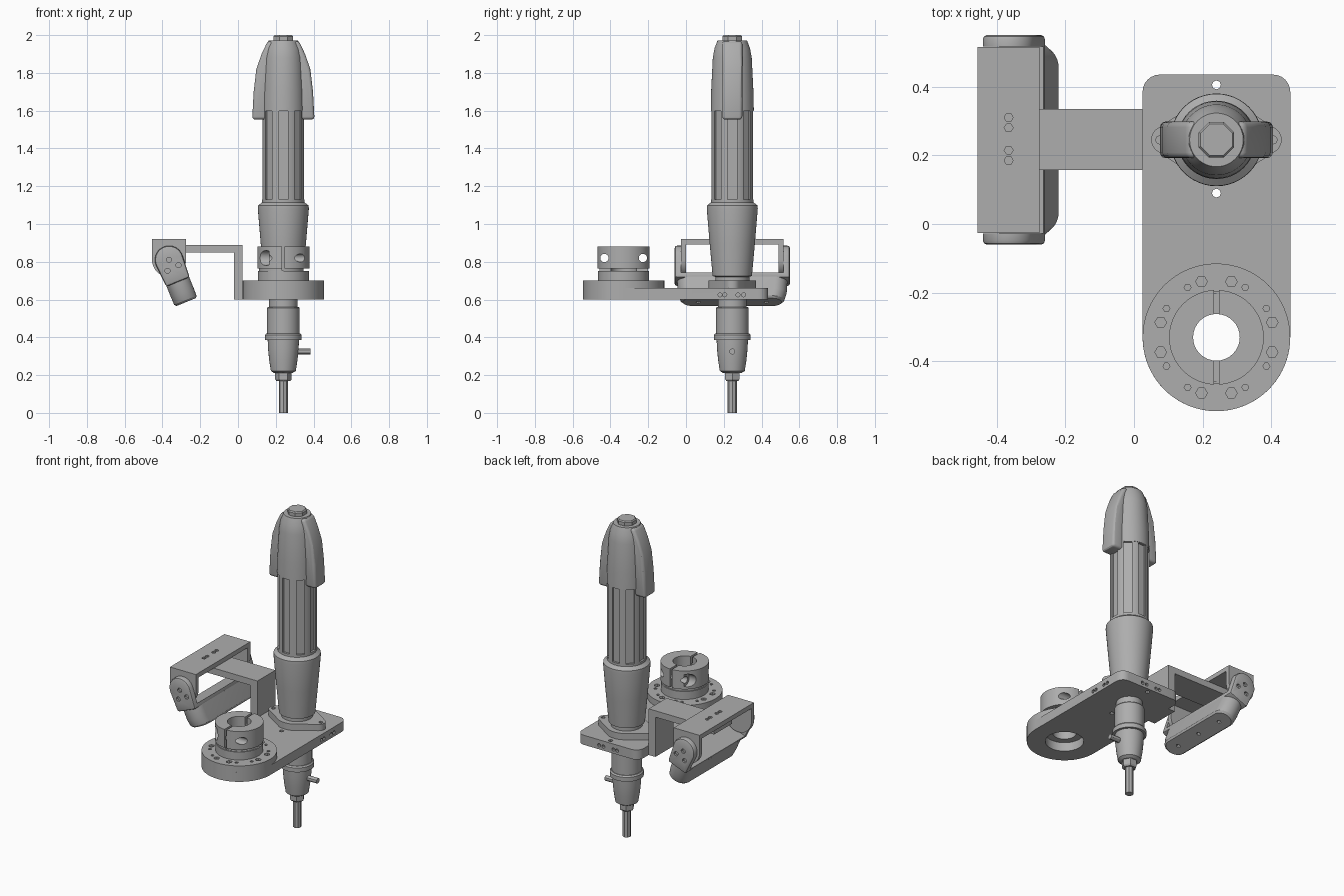
import bpy, bmesh
from math import sin, cos, pi, radians
from mathutils import Matrix, Vector

if "Cube" in bpy.data.objects:
    bpy.data.objects.remove(bpy.data.objects["Cube"])

GREY = (0.42, 0.42, 0.42, 1)
mat = bpy.data.materials.new("machined_grey")
mat.use_nodes = True
mat.diffuse_color = GREY
mat.node_tree.nodes["Principled BSDF"].inputs["Base Color"].default_value = GREY


def loft(name, rings):
    """Skin a list of equal-sized point rings and cap both ends."""
    bm = bmesh.new()
    rows = [[bm.verts.new(p) for p in ring] for ring in rings]
    n = len(rows[0])
    for a, b in zip(rows, rows[1:]):
        for i in range(n):
            j = (i + 1) % n
            bm.faces.new((a[i], a[j], b[j], b[i]))
    bm.faces.new(rows[0])
    bm.faces.new(rows[-1])
    bmesh.ops.recalc_face_normals(bm, faces=bm.faces)
    mesh = bpy.data.meshes.new(name)
    bm.to_mesh(mesh)
    bm.free()
    ob = bpy.data.objects.new(name, mesh)
    bpy.context.collection.objects.link(ob)
    mesh.materials.append(mat)
    return ob


AXES = {"x": lambda u, v, w: (w, u, v), "y": lambda u, v, w: (u, w, v), "z": lambda u, v, w: (u, v, w)}


def prism(name, pts, axis, lo, hi):
    return loft(name, [[AXES[axis](u, v, w) for u, v in pts] for w in (lo, hi)])


def box(name, x, y, z):
    return prism(name, [(x[0], y[0]), (x[1], y[0]), (x[1], y[1]), (x[0], y[1])], "z", *z)


def arc(cu, cv, r, start, end, n=24):
    return [(cu + r * cos(radians(start + (end - start) * i / n)),
             cv + r * sin(radians(start + (end - start) * i / n))) for i in range(n + 1)]


def circle(cu, cv, r, n=32, turn=0):
    return arc(cu, cv, r, turn, turn + 360, n)[:-1]


def rod(name, cu, cv, r, axis, lo, hi, n=32):
    return prism(name, circle(cu, cv, r, n), axis, lo, hi)


def turned(name, cx, cy, profile, n=48, turn=0):
    """Stack circles of (radius, height)."""
    return loft(name, [[(x, y, z) for x, y in circle(cx, cy, r, n, turn)] for r, z in profile])


def apply_mod(ob, kind, **settings):
    m = ob.modifiers.new(kind, kind)
    for k, v in settings.items():
        setattr(m, k, v)
    bpy.context.view_layer.objects.active = ob
    bpy.ops.object.modifier_apply(modifier=m.name)


def cut(ob, cutters):
    for c in cutters:
        apply_mod(ob, "BOOLEAN", operation="DIFFERENCE", solver="EXACT", object=c)
        bpy.data.objects.remove(c)


def bevel(ob, width, segments=2):
    apply_mod(ob, "BEVEL", width=width, segments=segments, limit_method="ANGLE", angle_limit=radians(40))


SX, SY = 0.24, 0.245     # spindle axis
CX, CY = 0.24, -0.33     # clamp axis

# Base plate: round front end, rounded back corners, bore, edge screw holes
outline = arc(CX, CY, 0.215, 180, 360, 40) + arc(0.405, 0.385, 0.05, 0, 90, 6) + arc(0.075, 0.385, 0.05, 90, 180, 6)
plate = prism("base_plate", outline, "z", 0.60, 0.66)
holes = [rod("bore", CX, CY, 0.11, "z", 0.5, 0.8)]
holes += [rod("hole", SX, y, 0.013, "z", 0.5, 0.8, 8) for y in (0.09, 0.405)]
for d in (-0.065, -0.04, 0.03, 0.06):
    holes.append(rod("hole", SY + d, 0.625, 0.011, "x", 0.43, 0.5, 8))
    holes.append(rod("hole", SX + d, 0.625, 0.011, "y", 0.41, 0.5, 8))
cut(plate, holes)

# Bolt ring on the round end
ring = turned("bolt_ring", CX, CY, [(0.215, 0.655), (0.215, 0.70)], 64)
holes = [rod("bore", CX, CY, 0.068, "z", 0.5, 0.8)]
for quarter in range(4):
    for off, r in ((15, 0.017), (-15, 0.017), (30, 0.01), (-30, 0.01)):
        a = radians(90 * quarter + off)
        holes.append(rod("hole", CX + 0.168 * cos(a), CY + 0.168 * sin(a), r, "z", 0.67, 0.8, 6))
cut(ring, holes)

# Split clamp collar with pinch screw holes
clamp = turned("clamp_collar", CX, CY, [(0.135, 0.695), (0.135, 0.75), (0.129, 0.75), (0.129, 0.765),
                                        (0.138, 0.765), (0.138, 0.88)], 48)
cutters = [rod("bore", CX, CY, 0.068, "z", 0.6, 1),
           box("slot", (CX - 0.007, CX + 0.007), (CY - 0.2, CY + 0.2), (0.755, 1)),
           box("slit", (CX, CX + 0.2), (CY - 0.2, CY + 0.2), (0.752, 0.765))]
for s in (-1, 1):
    y = CY + s * 0.102
    cutters.append(rod("screw", y, 0.82, 0.022, "x", 0, 0.5, 16))
    cutters.append(rod("head_pocket", y, 0.82, 0.04, "x", 0, 0.165, 16))
cut(clamp, cutters)

# Lozenge flange under the motor
flange_pts = []
for a in (0, 180):
    s = 1 if a == 0 else -1
    flange_pts += arc(SX + s * 0.15, SY, 0.04, a - 60, a + 60, 8) + arc(SX, SY, 0.125, a + 70, a + 110, 8)
flange = prism("motor_flange", flange_pts, "z", 0.655, 0.70)
cut(flange, [rod("hole", SX + s * 0.165, SY, 0.012, "z", 0.6, 0.8, 8) for s in (-1, 1)])

# Motor body
turned("motor_housing", SX, SY, [(0.09, 0.69), (0.09, 0.72), (0.104, 0.725), (0.12, 0.90),
                                 (0.135, 1.08), (0.134, 1.098), (0.112, 1.115)])
grip = turned("fluted_grip", SX, SY, [(0.112, 1.10), (0.112, 1.61)], 64)
flutes = []
for k in range(8):
    f = box("flute", (0.099, 0.14), (-0.024, 0.024), (1.13, 1.597))
    f.data.transform(Matrix.Translation((SX, SY, 0)) @ Matrix.Rotation(k * pi / 4, 4, "Z"))
    flutes.append(f)
cut(grip, flutes)
turned("motor_cap", SX, SY, [(0.114, 1.60), (0.112, 1.70), (0.103, 1.88), (0.094, 1.93), (0.078, 1.972)])
turned("top_nut", SX, SY, [(0.056, 1.96), (0.056, 1.993), (0.05, 2.0)], 8, 22.5)

# Two wings on the cap
for s, side in ((1, "left"), (-1, "right")):
    pts = [(0.075, 1.553), (0.165, 1.553), (0.157, 1.70), (0.143, 1.82), (0.115, 1.90), (0.083, 1.968),
           (0.05, 1.968)]
    wing = prism("cap_wing_" + side, [(SX + s * u, v) for u, v in pts], "y", SY - 0.053, SY + 0.053)
    bevel(wing, 0.016, 3)

# Lower spindle, collet and bit
turned("spindle_neck", SX, SY, [(0.075, 0.55), (0.075, 0.61)])
turned("spindle_sleeve", SX, SY, [(0.086, 0.40), (0.086, 0.555), (0.082, 0.56)])
turned("spindle_collar", SX, SY, [(0.097, 0.385), (0.097, 0.412), (0.09, 0.42)])
turned("spindle_nose", SX, SY, [(0.05, 0.212), (0.066, 0.222), (0.075, 0.28), (0.081, 0.34), (0.083, 0.39)])
turned("collet_nut", SX, SY, [(0.036, 0.168), (0.044, 0.178), (0.044, 0.215)], 6)
turned("bit_shank", SX, SY, [(0.024, 0.0), (0.024, 0.175)], 8)
rod("lock_pin", SY, 0.325, 0.016, "x", 0.29, 0.385, 12)

# Angled support arm
arm = prism("support_arm", [(0.025, 0.60), (0.025, 0.89), (-0.43, 0.89), (-0.43, 0.85), (-0.022, 0.85),
                            (-0.022, 0.60)], "y", 0.157, 0.335)

# Sensor yoke: top plate with two hanging lugs
PX, PZ = -0.365, 0.81
yoke_pts = [(-0.275, 0.92), (-0.455, 0.92)] + arc(PX, PZ, 0.09, 180, 360, 20)
yoke = prism("sensor_yoke", yoke_pts, "y", -0.026, 0.515)
cut(yoke, [box("gap", (-0.5, -0.2), (0.0, 0.489), (0.6, 0.892))] +
    [rod("hole", PX, SY + d, 0.013, "z", 0.875, 1, 6) for d in (-0.06, -0.03, 0.035, 0.065)])

# Tilted sensor: cradle with ears, plus rounded body, modelled upright about the pivot
tilt = Matrix.Translation((PX, SY, PZ)) @ Matrix.Rotation(radians(-22), 4, "Y")
ear_pts = arc(0, 0, 0.075, -5, 185, 20) + [(-0.067, -0.126), (0.067, -0.126)]
cradle = prism("sensor_cradle", ear_pts, "y", -0.305, 0.305)
bevel(cradle, 0.012, 2)
gap = box("gap", (-0.2, 0.2), (-0.272, 0.272), (-0.1, 0.2))
cutters = [gap]
for u, v in ((0, 0), (0.035, -0.045), (-0.03, -0.05)):
    cutters += [rod("hole", u, v, 0.014, "y", lo, lo + 0.03, 8) for lo in (-0.32, 0.29)]
cut(cradle, cutters)


def stadium(half_x, half_y, z):
    c = half_y - half_x
    return [(u, v, z) for u, v in arc(0, c, half_x, 0, 180, 16) + arc(0, -c, half_x, 180, 360, 16)]


body = loft("sensor_body", [stadium(0.065, 0.292, -0.12), stadium(0.065, 0.288, -0.19),
                            stadium(0.064, 0.275, -0.23), stadium(0.056, 0.262, -0.241)])
cut(body, [rod("hole", 0, y, 0.012, "z", -0.3, -0.22, 8) for y in (-0.18, 0, 0.18)])
for ob in (cradle, body):
    ob.data.transform(tilt)

# Smooth the curved walls, keep edges crisp
for ob in list(bpy.context.scene.objects):
    if ob.type == "MESH":
        bpy.ops.object.select_all(action="DESELECT")
        ob.select_set(True)
        bpy.context.view_layer.objects.active = ob
        bpy.ops.object.shade_smooth_by_angle(angle=radians(30))
